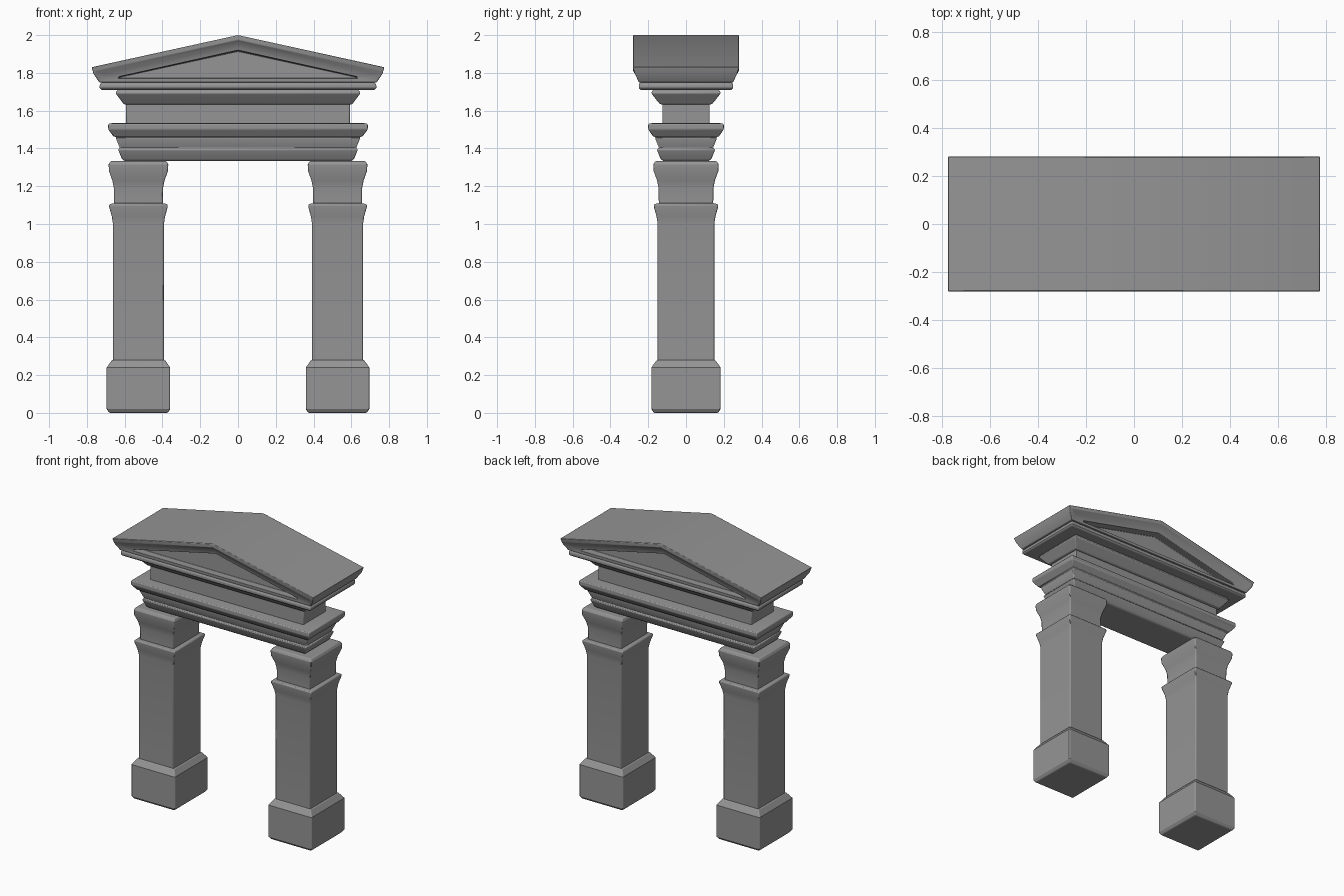
import bpy, bmesh, math

cube = bpy.data.objects.get("Cube")
if cube:
    bpy.data.objects.remove(cube, do_unlink=True)

stone = bpy.data.materials.new("grey stone")
stone.use_nodes = True
GREY = (0.3, 0.3, 0.3, 1)
stone.diffuse_color = GREY
stone.node_tree.nodes["Principled BSDF"].inputs["Base Color"].default_value = GREY


def finish(name, bm, bevel=0.006):
    """Turn a bmesh into a softly bevelled stone object."""
    bmesh.ops.recalc_face_normals(bm, faces=bm.faces)
    mesh = bpy.data.meshes.new(name)
    bm.to_mesh(mesh)
    bm.free()
    mesh.materials.append(stone)
    obj = bpy.data.objects.new(name, mesh)
    bpy.context.collection.objects.link(obj)
    mod = obj.modifiers.new("soft edges", "BEVEL")
    mod.width = bevel
    mod.segments = 2
    mod.limit_method = "ANGLE"
    mod.angle_limit = math.radians(35)
    bpy.ops.object.select_all(action="DESELECT")
    obj.select_set(True)
    bpy.context.view_layer.objects.active = obj
    bpy.ops.object.shade_smooth_by_angle(angle=math.radians(30))
    return obj


def loft(bm, rings):
    """Skin a list of closed point rings and cap both ends."""
    loops = [[bm.verts.new(p) for p in ring] for ring in rings]
    for a, b in zip(loops, loops[1:]):
        for i in range(len(a)):
            j = (i + 1) % len(a)
            bm.faces.new((a[i], a[j], b[j], b[i]))
    bm.faces.new(loops[0])
    bm.faces.new(loops[-1])


def moulding(name, profile, cx=0):
    """Rectangular stack; profile rows are half width, half depth, height."""
    bm = bmesh.new()
    loft(bm, [[(cx + sx * hx, sy * hy, z) for sx, sy in
               ((-1, -1), (1, -1), (1, 1), (-1, 1))] for hx, hy, z in profile])
    return finish(name, bm)


# Pillars: square offsets are shared, depth is slightly larger than width
BASE = [(.155, 0), (.168, .02), (.168, .24), (.14, .28)]
SHAFT = [(.135, .27), (.135, 1.0), (.141, 1.04), (.155, 1.09), (.155, 1.105), (.13, 1.11)]
CAPITAL = [(.129, 1.1), (.13, 1.19), (.138, 1.23), (.156, 1.28), (.158, 1.315), (.148, 1.333)]
for side, cx in (("left", .527), ("right", -.527)):
    for part, rows in (("base", BASE), ("shaft", SHAFT), ("capital", CAPITAL)):
        moulding(f"{side}_pillar_{part}", [(h, h + .015, z) for h, z in rows], cx)

# Stepped beam resting on the pillars
moulding("architrave", [
    (.60, .12, 1.333), (.615, .135, 1.345), (.635, .155, 1.395), (.625, .142, 1.4),
    (.645, .162, 1.45), (.645, .162, 1.46), (.66, .175, 1.465), (.687, .2, 1.5),
    (.687, .2, 1.53), (.66, .175, 1.535)])
moulding("frieze", [(.592, .125, 1.53), (.592, .125, 1.645)])
moulding("frieze_cornice", [
    (.585, .118, 1.63), (.605, .138, 1.635), (.62, .155, 1.655), (.647, .182, 1.69),
    (.647, .182, 1.7), (.63, .17, 1.715)])
moulding("pediment_bed", [(.725, .243, 1.71), (.732, .25, 1.72), (.732, .25, 1.74),
                          (.72, .24, 1.75)])


# Pediment: gabled block with moulded rim and sunken triangle on both faces
def gable(foot, mid, shoulder, apex):
    """Symmetric ring; each point is x, depth, z."""
    half = (foot, mid, shoulder)
    return ([(x, -y, z) for x, y, z in half] + [(0, -apex[0], apex[1])]
            + [(-x, -y, z) for x, y, z in reversed(half)])


front = [
    gable((.735, .25, 1.75), (.765, .27, 1.795), (.775, .28, 1.83), (.28, 2.0)),
    gable((.72, .25, 1.755), (.75, .267, 1.79), (.755, .28, 1.81), (.28, 1.975)),
    gable((.70, .25, 1.758), (.71, .255, 1.778), (.71, .258, 1.795), (.258, 1.95)),
    gable((.63, .25, 1.77), (.635, .25, 1.774), (.63, .25, 1.78), (.25, 1.92)),
    gable((.62, .2, 1.77), (.625, .2, 1.774), (.62, .2, 1.78), (.2, 1.915)),
]
back = [[(x, -y, z) for x, y, z in ring] for ring in front]
bm = bmesh.new()
loft(bm, front[::-1] + back)
finish("pediment", bm, .003)
